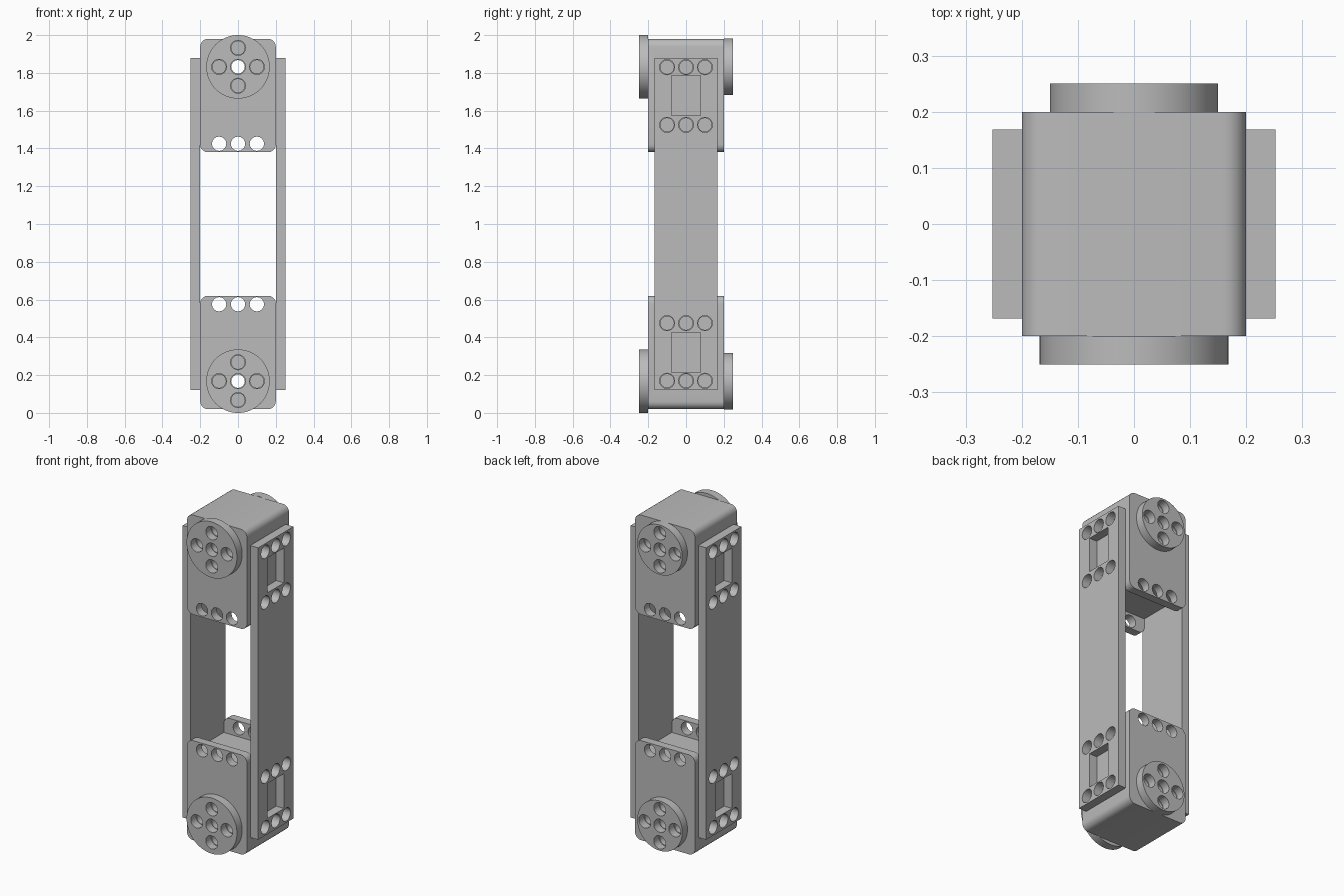
import bpy, bmesh, math
from mathutils import Matrix, Vector

if "Cube" in bpy.data.objects:
    bpy.data.objects.remove(bpy.data.objects["Cube"])

grey = bpy.data.materials.new("mid_grey")
grey.use_nodes = True
colour = (0.5, 0.5, 0.5, 1)
grey.diffuse_color = colour
grey.node_tree.nodes["Principled BSDF"].inputs["Base Color"].default_value = colour


def make(name, bm):
    mesh = bpy.data.meshes.new(name)
    bmesh.ops.recalc_face_normals(bm, faces=bm.faces)
    bm.to_mesh(mesh)
    bm.free()
    mesh.materials.append(grey)
    obj = bpy.data.objects.new(name, mesh)
    bpy.context.collection.objects.link(obj)
    return obj


def add_box(bm, low, high):
    low, high = Vector(low), Vector(high)
    m = Matrix.Translation((low + high) / 2) @ Matrix.Diagonal((high - low).to_4d())
    bmesh.ops.create_cube(bm, size=1, matrix=m)


def add_rod(bm, centre, axis, radius, length, sides=16):
    turn = Vector((0, 0, 1)).rotation_difference(Vector(axis)).to_matrix().to_4x4()
    bmesh.ops.create_cone(bm, cap_ends=True, segments=sides, radius1=radius,
                          radius2=radius, depth=length,
                          matrix=Matrix.Translation(centre) @ turn)


def cut(obj, cutter_bm):
    cutter = make("cutter", cutter_bm)
    cutter.hide_render = True
    mod = obj.modifiers.new("cut", "BOOLEAN")
    mod.operation, mod.solver, mod.object = "DIFFERENCE", "EXACT", cutter
    bpy.context.view_layer.objects.active = obj
    bpy.ops.object.modifier_apply(modifier=mod.name)
    bpy.data.objects.remove(cutter)


def smooth(obj):
    bpy.ops.object.select_all(action="DESELECT")
    obj.select_set(True)
    bpy.context.view_layer.objects.active = obj
    bpy.ops.object.shade_smooth_by_angle(angle=math.radians(32))


AXLE = 0.168
ROW = (-0.1, 0, 0.1)
SIDE_ROWS = (0.17, 0.475)
X, Y = (1, 0, 0), (0, 1, 0)


def height(z, end):
    # The upper half mirrors the lower half
    return 2 - z if end == "upper" else z


def motor_body(end):
    bm = bmesh.new()
    add_box(bm, (-0.2, -0.2, 0.02), (0.2, 0.2, 0.62))
    corners = [e for e in bm.edges if abs(e.verts[0].co.y - e.verts[1].co.y) > 0.3]
    bmesh.ops.bevel(bm, geom=corners, offset=0.04, segments=5, profile=0.5, affect="EDGES")
    bmesh.ops.transform(bm, verts=bm.verts, matrix=Matrix.Translation((0, 0, 0)))
    for v in bm.verts:
        v.co.z = height(v.co.z, end)
    body = make(end + "_motor_body", bm)
    # Slot that leaves the front and back flanges standing
    tool = bmesh.new()
    add_box(tool, (-0.3, -0.15, min(height(0.525, end), height(0.7, end))),
            (0.3, 0.15, max(height(0.525, end), height(0.7, end))))
    cut(body, tool)
    # Flange holes, axle bore and blind screw holes
    tool = bmesh.new()
    for x in ROW:
        add_rod(tool, (x, 0, height(0.575, end)), Y, 0.038, 1)
    add_rod(tool, (0, 0, height(AXLE, end)), Y, 0.036, 1)
    for side in (-1, 1):
        for x, z in ((0.1, 0), (-0.1, 0), (0, 0.1), (0, -0.1)):
            add_rod(tool, (x, side * 0.2, height(AXLE + z, end)), Y, 0.036, 0.08)
        for y in ROW:
            for z in SIDE_ROWS:
                add_rod(tool, (side * 0.2, y, height(z, end)), X, 0.036, 0.08)
    cut(body, tool)
    smooth(body)


def horn(end, name, side, radius):
    bm = bmesh.new()
    add_rod(bm, (0, side * 0.225, height(AXLE, end)), Y, radius, 0.05, 64)
    disc = make(end + "_" + name, bm)
    tool = bmesh.new()
    for x, z in ((0, 0), (0.1, 0), (-0.1, 0), (0, 0.1), (0, -0.1)):
        add_rod(tool, (x, side * 0.225, height(AXLE + z, end)), Y, 0.04, 0.2)
    cut(disc, tool)
    smooth(disc)


def side_plate(name, side):
    bm = bmesh.new()
    xs = sorted((side * 0.2, side * 0.252))
    add_box(bm, (xs[0], -0.168, 0.12), (xs[1], 0.168, 1.88))
    plate = make(name, bm)
    tool = bmesh.new()
    for end in ("lower", "upper"):
        for z in SIDE_ROWS:
            for y in ROW:
                add_rod(tool, (side * 0.225, y, height(z, end)), X, 0.04, 0.2)
        zs = sorted((height(0.215, end), height(0.425, end)))
        add_box(tool, (side * 0.225 - 0.1, -0.078, zs[0]), (side * 0.225 + 0.1, 0.078, zs[1]))
    cut(plate, tool)
    smooth(plate)


for end in ("lower", "upper"):
    motor_body(end)
    horn(end, "front_horn", -1, 0.168)
    horn(end, "back_horn", 1, 0.15)
side_plate("left_side_plate", 1)
side_plate("right_side_plate", -1)
